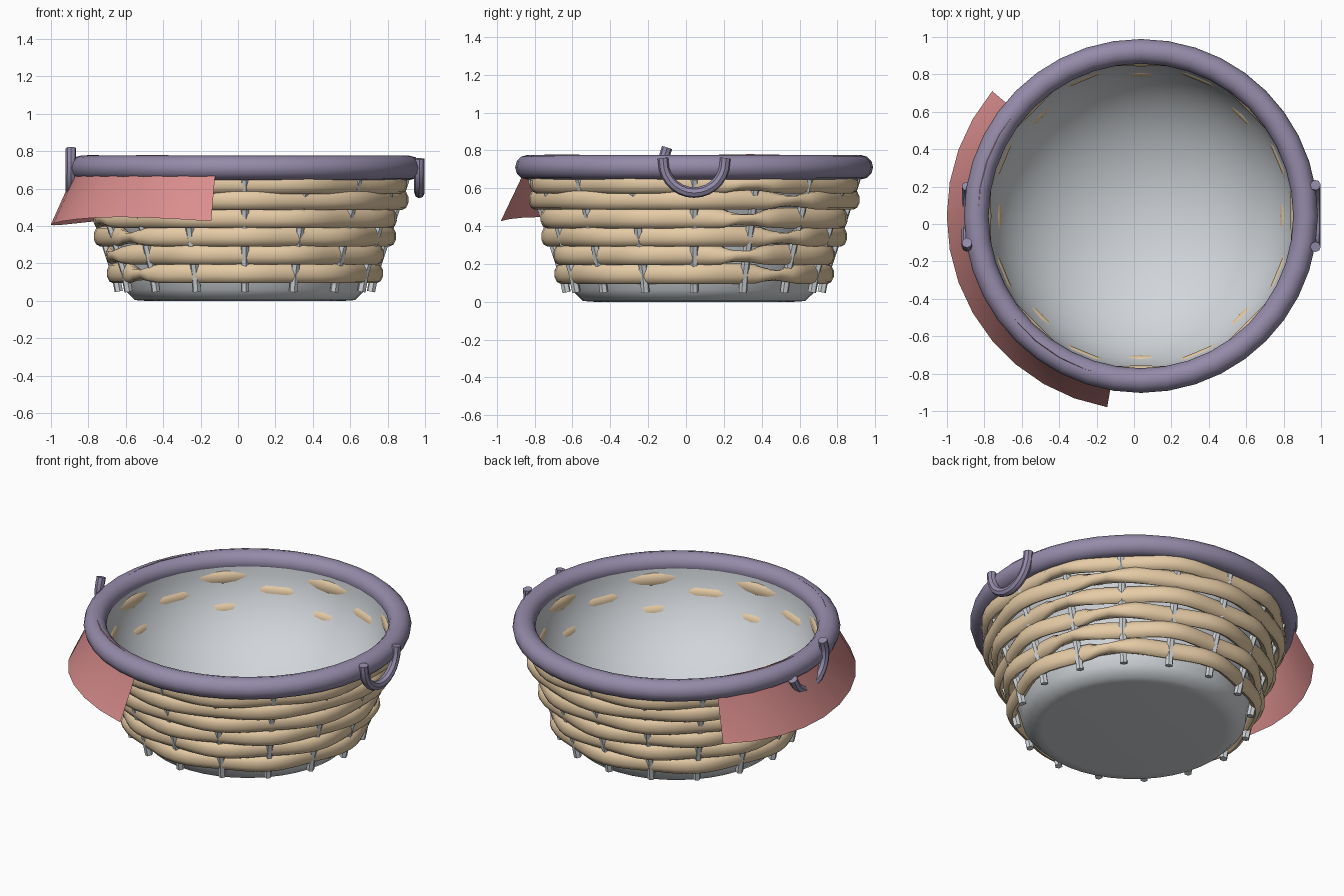
import bpy, bmesh, math
from math import sin, cos, pi, radians
from mathutils import Vector

if "Cube" in bpy.data.objects:
    bpy.data.objects.remove(bpy.data.objects["Cube"], do_unlink=True)

CX, CY = 0.037, 0.043     # centre of the basket
STAKES = 16


def material(name, rgb):
    m = bpy.data.materials.new(name)
    m.use_nodes = True
    m.diffuse_color = (*rgb, 1)
    m.node_tree.nodes["Principled BSDF"].inputs["Base Color"].default_value = (*rgb, 1)
    return m


GREY = material("pale grey", (0.64, 0.67, 0.70))
TAN = material("wicker tan", (0.79, 0.60, 0.38))
PURPLE = material("muted purple", (0.30, 0.26, 0.40))
PINK = material("dusty pink", (0.71, 0.27, 0.27))


def polar(r, a, z):
    return Vector((CX + r * cos(a), CY + r * sin(a), z))


def skin(name, rings, mat, loop=False, closed=True, caps=False, angle=40):
    """Join rings of points into a surface."""
    bm = bmesh.new()
    vs = [[bm.verts.new(p) for p in ring] for ring in rings]
    n, k = len(vs), len(vs[0])
    for i in range(n if loop else n - 1):
        a, b = vs[i], vs[(i + 1) % n]
        for j in range(k if closed else k - 1):
            q = (j + 1) % k
            bm.faces.new((a[j], a[q], b[q], b[j]))
    if caps:
        bm.faces.new(vs[0])
        bm.faces.new(vs[-1][::-1])
    bmesh.ops.remove_doubles(bm, verts=bm.verts, dist=1e-5)
    bmesh.ops.recalc_face_normals(bm, faces=bm.faces)
    me = bpy.data.meshes.new(name)
    bm.to_mesh(me)
    bm.free()
    me.materials.append(mat)
    ob = bpy.data.objects.new(name, me)
    bpy.context.collection.objects.link(ob)
    bpy.ops.object.select_all(action="DESELECT")
    ob.select_set(True)
    bpy.context.view_layer.objects.active = ob
    bpy.ops.object.shade_smooth_by_angle(angle=radians(angle))
    return ob


def tube(name, path, radius, mat, sides=8):
    """Round rod with capped ends along a path."""
    rings = []
    side = None
    for i, p in enumerate(path):
        t = (path[min(i + 1, len(path) - 1)] - path[max(i - 1, 0)]).normalized()
        if side is None:
            side = t.orthogonal().normalized()
        side = (side - t * side.dot(t)).normalized()
        up = t.cross(side)
        rings.append([p + radius * (side * cos(2 * pi * j / sides) + up * sin(2 * pi * j / sides))
                      for j in range(sides)])
    return skin(name, rings, mat, caps=True)


# Liner: rounded hollow inside, flat foot blending into a sloping wall outside
outside = [(0.0, 0.0), (0.53, 0.0), (0.588, 0.004), (0.645, 0.06), (0.668, 0.15), (0.69, 0.25),
           (0.715, 0.35), (0.755, 0.44), (0.795, 0.54), (0.82, 0.62), (0.84, 0.70)]
inside = [(0.82 * cos(t * pi / 28), 0.72 - 0.65 * sin(t * pi / 28)) for t in range(15)]
profile = outside + inside
SEG = 40
skin("bowl_liner", [[polar(max(r, 0.0), 2 * pi * s / SEG, z) for r, z in profile]
                    for s in range(SEG)], GREY, loop=True, closed=False, angle=60)

# Upright stakes
for s in range(STAKES):
    a = 2 * pi * s / STAKES
    tube(f"stake_{s + 1}", [polar(0.674, a, 0.05), polar(0.694, a, 0.15), polar(0.858, a, 0.65)],
         0.023, GREY, 6)

# Woven strands: (height, outermost radius, innermost radius)
rows = [(0.148, 0.738, 0.645), (0.248, 0.775, 0.675), (0.345, 0.808, 0.71),
        (0.442, 0.842, 0.745), (0.54, 0.874, 0.785), (0.626, 0.90, 0.80)]
DEPTH, HALF, STEPS = 0.033, 0.051, 64
for i, (z, outer, inner) in enumerate(rows):
    mid, swing = (outer + inner) / 2, (outer - inner) / 2 - DEPTH
    phase = 0 if i % 2 else pi
    knot = radians(20 if i % 2 else 38)
    rings = []
    for s in range(STEPS):
        a = 2 * pi * s / STEPS
        r = mid - swing * cos(a * STAKES / 2 + phase)
        # strands pinch and twist where their ends are tucked in
        pinch = sum(math.exp(-((a - k) / 0.11) ** 2) for k in (knot, knot + pi))
        h, twist = HALF * (1 - 0.6 * pinch), 0.8 * pinch
        ring = []
        for j in range(10):
            b = 2 * pi * (j + 0.5) / 10
            u, v = DEPTH * 1.05 * cos(b), h * 1.05 * sin(b)
            ring.append(polar(r + u * cos(twist) - v * sin(twist), a,
                              z - 0.01 * pinch + u * sin(twist) + v * cos(twist)))
        rings.append(ring)
    skin(f"woven_strand_{i + 1}", rings, TAN, loop=True, angle=50)

# Rim
skin("rim", [[polar(0.88 + 0.066 * cos(2 * pi * j / 12), 2 * pi * s / SEG,
                    0.711 + 0.065 * sin(2 * pi * j / 12)) for j in range(12)]
             for s in range(SEG)], PURPLE, loop=True)


# Side handles: hanging half rings, the right one tipped
def handle(name, x, tilt, zc):
    path = [Vector((x, CY + 0.163 * cos(t), zc + 0.163 * sin(t)))
            for t in (pi + tilt + pi * k / 14 for k in range(15))]
    first = path[0] - (path[1] - path[0]).normalized() * 0.02
    last = path[-1] + (path[-1] - path[-2]).normalized() * 0.02
    tube(name, [first] + path + [last], 0.028, PURPLE, 8)


handle("left_handle", 0.97, 0.0, 0.74)
handle("right_handle", -0.893, radians(-24), 0.73)

# Cloth flap hanging over the rim
cloth = []
for s in range(13):
    a = radians(140 + 10 * s)
    crease = 0.007 * cos(2 * pi * (s - 2) / 7.5)
    hem = 0.022 * sin(2 * pi * s / 12)
    cloth.append([polar(0.872, a, 0.773 + crease), polar(0.915, a, 0.715),
                  polar(0.927, a, 0.655), polar(1.038, a, 0.426 - hem)])
skin("cloth_flap", cloth, PINK, closed=False, angle=30)
